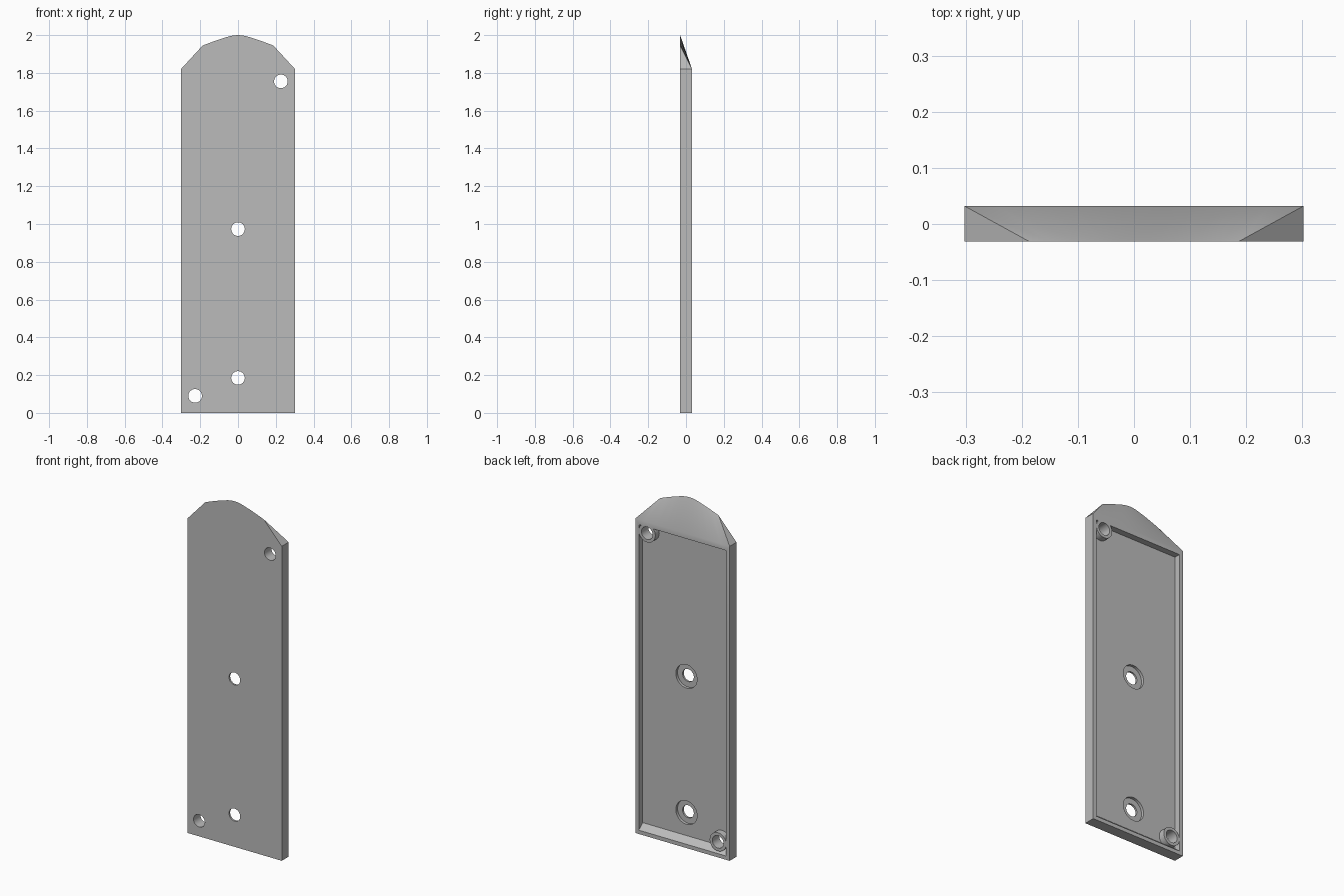
import bpy, bmesh, math
from mathutils import Matrix, Vector

if "Cube" in bpy.data.objects:
    bpy.data.objects.remove(bpy.data.objects["Cube"], do_unlink=True)

FRONT, BACK = -0.031, 0.032
HALF, SHOULDER = 0.302, 1.82
FLOOR = -0.004            # recess floor
HOLE_R, BOSS_R, BORE_R = 0.036, 0.053, 0.068
CORNER_HOLES = [(0.227, 1.755), (-0.227, 0.09)]
CENTRE_HOLES = [(0, 0.973), (0, 0.185)]

grey = bpy.data.materials.new("plain grey")
grey.use_nodes = True
grey.diffuse_color = (0.5, 0.5, 0.5, 1)
grey.node_tree.nodes["Principled BSDF"].inputs["Base Color"].default_value = (0.5, 0.5, 0.5, 1)


def make_object(name, bm):
    bmesh.ops.recalc_face_normals(bm, faces=bm.faces)
    mesh = bpy.data.meshes.new(name)
    bm.to_mesh(mesh)
    bm.free()
    mesh.materials.append(grey)
    obj = bpy.data.objects.new(name, mesh)
    bpy.context.collection.objects.link(obj)
    return obj


def cylinder(name, centre, radius, y0, y1):
    """Cylinder lying along y."""
    bm = bmesh.new()
    place = Matrix.Translation((centre[0], (y0 + y1) / 2, centre[1])) @ Matrix.Rotation(math.pi / 2, 4, "X")
    bmesh.ops.create_cone(bm, cap_ends=True, segments=40, radius1=radius,
                          radius2=radius, depth=y1 - y0, matrix=place)
    return make_object(name, bm)


def activate(obj):
    bpy.ops.object.select_all(action="DESELECT")
    obj.select_set(True)
    bpy.context.view_layer.objects.active = obj


def cut(target, cutter):
    cutter.hide_render = True
    mod = target.modifiers.new("cut", "BOOLEAN")
    mod.operation, mod.solver, mod.object = "DIFFERENCE", "EXACT", cutter
    activate(target)
    bpy.ops.object.modifier_apply(modifier=mod.name)
    bpy.data.objects.remove(cutter, do_unlink=True)


# Plate body with a pointed tip that slopes back to a straight edge
half_tip = [(0.187, 1.945), (0.15, 1.959), (0.1, 1.977), (0.065, 1.988),
            (0.043, 1.9945), (0.022, 1.9985)]
tip = half_tip + [(0, 2.0)] + [(-x, z) for x, z in reversed(half_tip)]
spread = HALF / half_tip[0][0]

bm = bmesh.new()
vert = lambda x, y, z: bm.verts.new((x, y, z))
f_low = [vert(s * HALF, FRONT, 0) for s in (1, -1)]
b_low = [vert(s * HALF, BACK, 0) for s in (1, -1)]
f_side = [vert(s * HALF, FRONT, SHOULDER) for s in (1, -1)]
f_tip = [vert(x, FRONT, z) for x, z in tip]
b_tip = [vert(x * spread, BACK, SHOULDER) for x, z in tip]

bm.faces.new([f_low[1], f_low[0], f_side[0]] + f_tip + [f_side[1]])
bm.faces.new([b_low[1], b_low[0]] + b_tip)
bm.faces.new([f_low[0], f_low[1], b_low[1], b_low[0]])
for i, end in ((0, 0), (1, -1)):
    bm.faces.new([f_low[i], b_low[i], b_tip[end], f_side[i]])
    bm.faces.new([f_side[i], b_tip[end], f_tip[end]])
for i in range(len(tip) - 1):
    bm.faces.new([f_tip[i], f_tip[i + 1], b_tip[i + 1], b_tip[i]])
plate = make_object("cover_plate", bm)

# Recess in the back, with a sloped lower wall; corner bosses are left standing
bm = bmesh.new()
profile = [(FLOOR, 0.052), (BACK, 0.022), (0.06, 0.022), (0.06, 1.79), (FLOOR, 1.79)]
face = bm.faces.new([bm.verts.new((-0.28, y, z)) for y, z in profile])
ext = bmesh.ops.extrude_face_region(bm, geom=[face])
bmesh.ops.translate(bm, vec=Vector((0.56, 0, 0)),
                    verts=[g for g in ext["geom"] if isinstance(g, bmesh.types.BMVert)])
recess = make_object("recess_cutter", bm)
for c in CORNER_HOLES:
    cut(recess, cylinder("boss_cutter", c, BOSS_R, -0.1, 0.1))
cut(plate, recess)

# Through holes and counterbores
for c in CENTRE_HOLES:
    cut(plate, cylinder("counterbore_cutter", c, BORE_R, -0.02, 0.1))
for c in CORNER_HOLES + CENTRE_HOLES:
    cut(plate, cylinder("hole_cutter", c, HOLE_R, -0.1, 0.1))

activate(plate)
bpy.ops.object.shade_smooth_by_angle(angle=math.radians(30))
